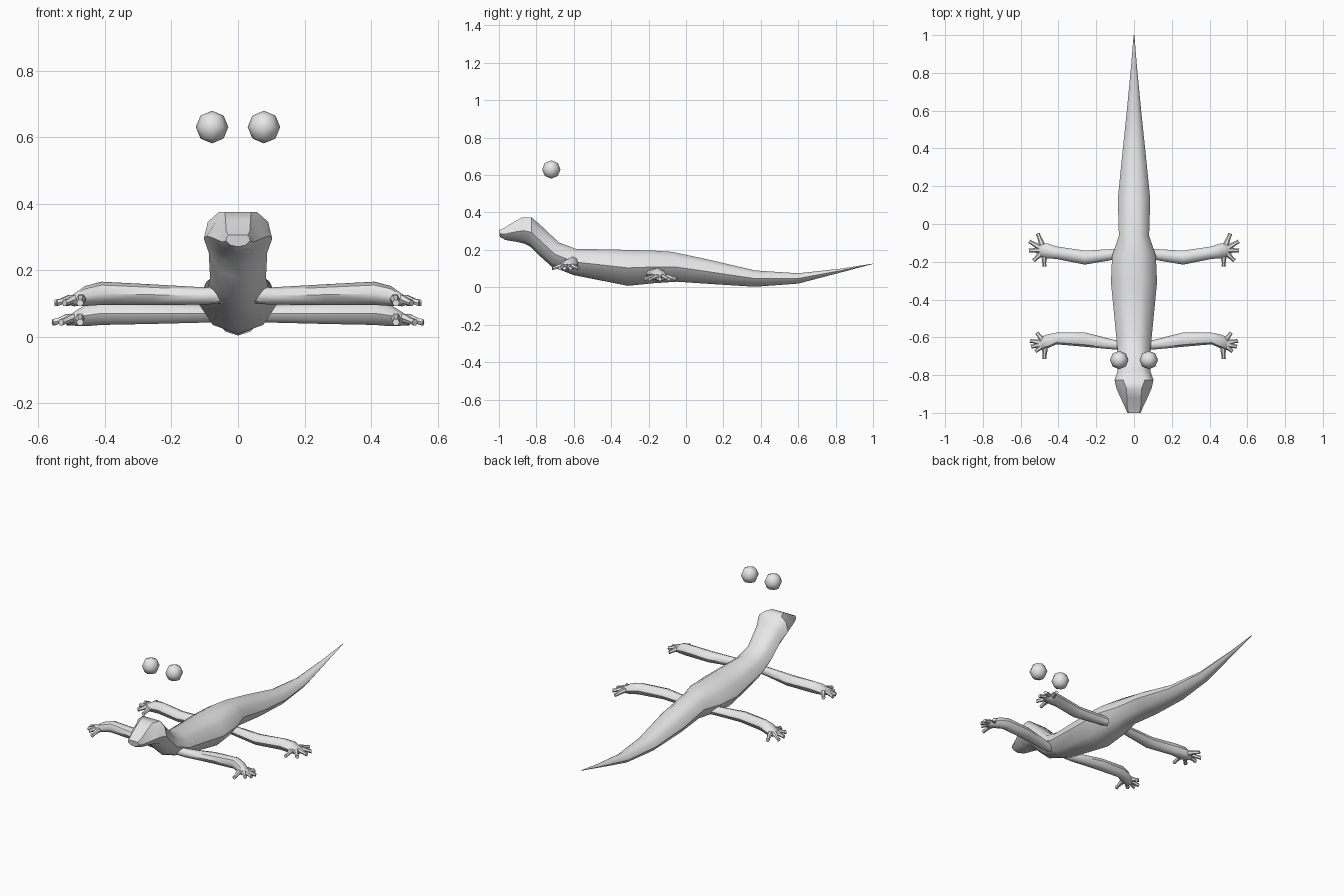
import bpy, bmesh
from math import cos, sin, pi, radians
from mathutils import Vector

cube = bpy.data.objects.get("Cube")
if cube:
    bpy.data.objects.remove(cube, do_unlink=True)

grey = bpy.data.materials.new("plain light grey")
grey.use_nodes = True
COLOUR = (0.8, 0.8, 0.8, 1)
grey.diffuse_color = COLOUR
grey.node_tree.nodes["Principled BSDF"].inputs["Base Color"].default_value = COLOUR


def finish(name, bm, angle):
    bmesh.ops.recalc_face_normals(bm, faces=bm.faces)
    mesh = bpy.data.meshes.new(name)
    bm.to_mesh(mesh)
    bm.free()
    mesh.materials.append(grey)
    ob = bpy.data.objects.new(name, mesh)
    bpy.context.collection.objects.link(ob)
    bpy.ops.object.select_all(action='DESELECT')
    ob.select_set(True)
    bpy.context.view_layer.objects.active = ob
    bpy.ops.object.shade_smooth_by_angle(angle=radians(angle))
    return ob


def loft(name, rings, angle=45):
    """Skin a list of equal closed rings and cap both ends."""
    bm = bmesh.new()
    loops = [[bm.verts.new(p) for p in ring] for ring in rings]
    n = len(loops[0])
    for a, b in zip(loops, loops[1:]):
        for i in range(n):
            j = (i + 1) % n
            bm.faces.new((a[i], a[j], b[j], b[i]))
    bm.faces.new(loops[0])
    bm.faces.new(loops[-1])
    return finish(name, bm, angle)


def body_ring(yt, zt, yb, zb, half, flat, brow):
    """Keeled cross-section between a top point and a bottom point."""
    top, low = Vector((0, yt, zt)), Vector((0, yb, zb))
    side = [(0.62, 0.14), (1, 0.5), (brow, 0.82), (flat, 1)]
    pts = [(0, 0)] + side + [(-u, v) for u, v in reversed(side)]
    return [low.lerp(top, v) + Vector((u * half, 0, 0)) for u, v in pts]


# Head, neck, trunk and tail in one skin: top y z, bottom y z, half width, top flatness, brow width
stations = [
    (-1.0, 0.305, -0.995, 0.27, 0.036, 0.8, 0.95),
    (-0.975, 0.316, -0.965, 0.253, 0.047, 0.75, 0.9),
    (-0.92, 0.35, -0.905, 0.243, 0.075, 0.5, 0.62),
    (-0.875, 0.374, -0.86, 0.232, 0.094, 0.42, 0.68),
    (-0.825, 0.374, -0.83, 0.215, 0.103, 0.56, 0.88),
    (-0.775, 0.33, -0.79, 0.175, 0.088, 0.5, 0.82),
    (-0.68, 0.24, -0.72, 0.112, 0.084, 0.4, 0.78),
    (-0.59, 0.206, -0.6, 0.065, 0.094, 0.35, 0.78),
    (-0.31, 0.2, -0.31, 0.008, 0.122, 0.35, 0.78),
    (-0.17, 0.196, -0.17, 0.022, 0.116, 0.35, 0.78),
    (-0.07, 0.189, -0.05, 0.03, 0.08, 0.4, 0.8),
    (0.13, 0.146, 0.13, 0.018, 0.086, 0.35, 0.78),
    (0.37, 0.09, 0.37, 0.003, 0.062, 0.35, 0.78),
    (0.6, 0.075, 0.6, 0.02, 0.038, 0.35, 0.78),
    (0.83, 0.1, 0.83, 0.08, 0.016, 0.35, 0.78),
    (1.0, 0.127, 1.0, 0.125, 0.002, 0.35, 0.78),
]
loft("body_and_tail", [body_ring(*s) for s in stations])


def limb_ring(side, x, y, z, ry, rz):
    return [Vector((side * x, y + ry * cos(k * pi / 4), z + rz * sin(k * pi / 4)))
            for k in range(8)]


def toe(name, side, base, tip, z):
    """Knuckled toe with a blunt end."""
    a, b = Vector((*base, 0)), Vector((*tip, 0))
    across = (b - a).normalized().cross(Vector((0, 0, 1)))
    rings = []
    for t, height, r in ((0, 0.012, 0.016), (0.5, 0.012, 0.014), (0.8, 0.004, 0.01), (1, 0, 0.011)):
        c = a.lerp(b, t) + Vector((0, 0, z + height))
        ring = []
        for k in range(6):
            p = c + across * r * cos(k * pi / 3) + Vector((0, 0, r * sin(k * pi / 3)))
            ring.append(Vector((p.x * side, p.y, p.z)))
        rings.append(ring)
    loft(name, rings)


# Limbs: centre-line and radii from shoulder or hip to palm, then toe tips
limbs = {
    "front": dict(
        path=[(0.04, -0.645, 0.125, 0.025, 0.025), (0.1, -0.64, 0.122, 0.025, 0.026),
              (0.26, -0.612, 0.126, 0.038, 0.031), (0.41, -0.606, 0.13, 0.031, 0.035),
              (0.46, -0.622, 0.122, 0.037, 0.03), (0.495, -0.634, 0.109, 0.034, 0.018),
              (0.507, -0.636, 0.105, 0.02, 0.01)],
        palm=(0.47, -0.633), z=0.101,
        tips=[(0.515, -0.575), (0.55, -0.618), (0.545, -0.65), (0.522, -0.675), (0.475, -0.715)]),
    "hind": dict(
        path=[(0.04, -0.15, 0.07, 0.028, 0.025), (0.1, -0.16, 0.069, 0.028, 0.027),
              (0.26, -0.178, 0.069, 0.037, 0.031), (0.41, -0.152, 0.07, 0.033, 0.035),
              (0.46, -0.142, 0.063, 0.04, 0.032), (0.5, -0.138, 0.051, 0.036, 0.018),
              (0.515, -0.137, 0.047, 0.02, 0.01)],
        palm=(0.475, -0.138), z=0.043,
        tips=[(0.51, -0.05), (0.555, -0.092), (0.557, -0.14), (0.532, -0.195), (0.475, -0.225)]),
}
for side, word in ((1, "left"), (-1, "right")):
    for end, limb in limbs.items():
        loft(f"{end}_leg_{word}", [limb_ring(side, *p) for p in limb["path"]])
        for i, tip in enumerate(limb["tips"], 1):
            toe(f"{end}_toe_{word}_{i}", side, limb["palm"], tip, limb["z"])

    # Eyeball floating above the neck
    bm = bmesh.new()
    bmesh.ops.create_uvsphere(bm, u_segments=8, v_segments=4, radius=0.049)
    bmesh.ops.translate(bm, verts=bm.verts, vec=(side * 0.078, -0.72, 0.63))
    finish(f"eyeball_{word}", bm, 60)
